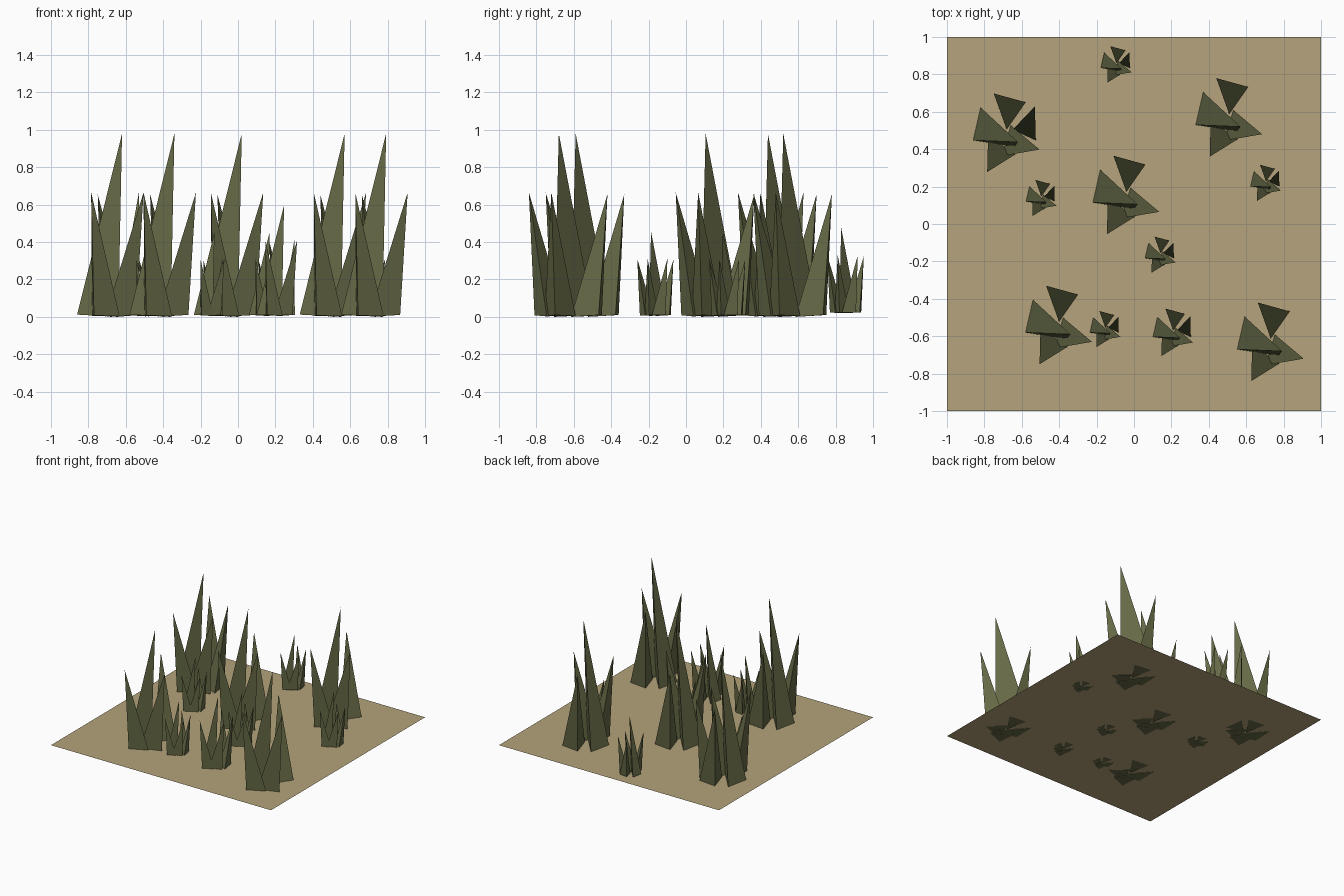
import bpy, bmesh


def material(name, rgb):
    m = bpy.data.materials.new(name)
    m.diffuse_color = (*rgb, 1)
    return m


SAND = material("dry_soil", (0.46, 0.37, 0.2))
GREEN = material("grass_green", (0.13, 0.14, 0.06))


def finish(name, bm, mat):
    bmesh.ops.recalc_face_normals(bm, faces=bm.faces)
    me = bpy.data.meshes.new(name)
    bm.to_mesh(me)
    bm.free()
    me.materials.append(mat)
    ob = bpy.data.objects.new(name, me)
    bpy.context.collection.objects.link(ob)
    return ob


# Ground sheet, just above the sunken blade bases
bm = bmesh.new()
bm.faces.new([bm.verts.new((x, y, 0.01)) for x, y in ((-1, -1), (1, -1), (1, 1), (-1, 1))])
finish("ground", bm, SAND)

# Blades of one tuft: three base corners and a leaning tip
BLADES = [
    ((-0.18, -0.055, 0.012), (-0.14, 0.12, 0.01), (0.04, -0.09, 0), (0.06, -0.065, 0.98)),
    ((0.135, -0.085, 0.01), (0.02, 0.025, 0.005), (-0.03, -0.14, 0.003), (0.175, -0.105, 0.665)),
    ((-0.09, -0.195, 0.008), (0.047, -0.13, 0.003), (-0.10, -0.03, 0.005), (-0.105, -0.225, 0.665)),
    ((0.10, 0.148, 0.01), (-0.05, 0.165, 0.01), (0.0, 0.0, 0), (-0.07, 0.195, 0.655)),
    ((0.155, -0.055, 0.01), (0.03, 0.0, 0), (0.13, 0.105, 0.01), (0.15, 0.125, 0.665)),
]


def tuft(name, x, y, z, s, count):
    bm = bmesh.new()
    for pts in BLADES[:count]:
        a, b, c, t = [bm.verts.new((x + s * px, y + s * py, z + s * pz)) for px, py, pz in pts]
        for f in ((a, b, c), (a, b, t), (b, c, t), (c, a, t)):
            bm.faces.new(f)
    finish(name, bm, GREEN)


# Large tufts
for i, (x, y, n) in enumerate([(-0.04, 0.17, 4), (0.51, 0.585, 4), (-0.40, -0.525, 4),
                               (0.732, -0.615, 4), (-0.68, 0.503, 5)]):
    tuft(f"large_tuft_{i + 1}", x, y, 0, 1, n)

# Small tufts
for i, (x, y, z, s) in enumerate([(-0.094, 0.86, 0.02, 0.465), (-0.495, 0.146, 0.003, 0.46),
                                  (0.142, -0.157, 0.005, 0.46), (0.706, 0.227, 0.005, 0.46),
                                  (-0.153, -0.555, 0.005, 0.46), (0.21, -0.57, 0.005, 0.605)]):
    tuft(f"small_tuft_{i + 1}", x, y, z, s, 5)
